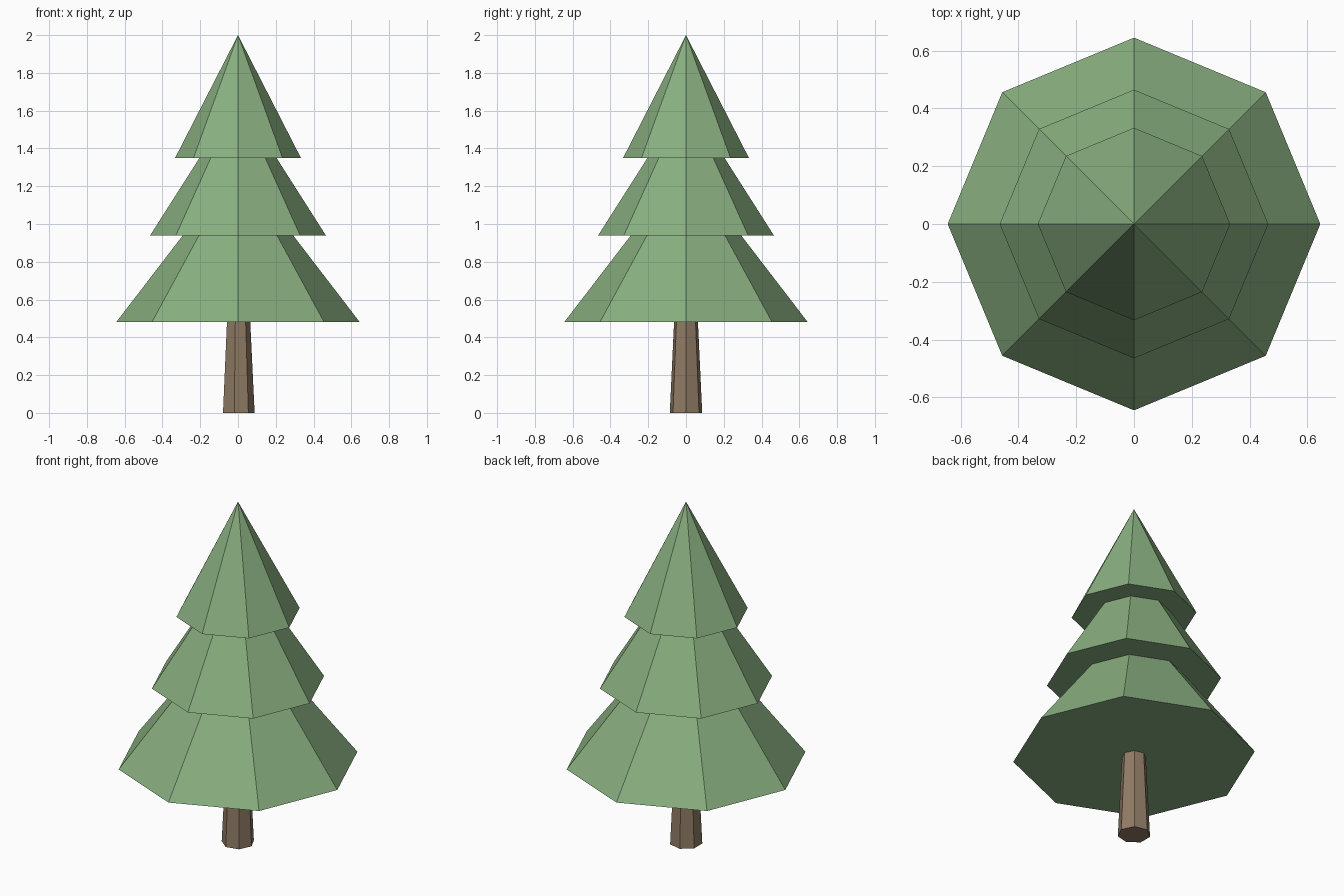
import bpy
import bmesh
import math
from mathutils import Matrix

default_cube = bpy.data.objects.get("Cube")
if default_cube:
    bpy.data.objects.remove(default_cube, do_unlink=True)


def make_material(name, rgb):
    mat = bpy.data.materials.new(name)
    mat.use_nodes = True
    color = (*rgb, 1.0)
    mat.diffuse_color = color
    mat.node_tree.nodes["Principled BSDF"].inputs["Base Color"].default_value = color
    return mat


def make_cone(name, sides, z_low, z_high, r_low, r_high, mat):
    """Closed, flat-shaded cone with one corner pointing along +x."""
    bm = bmesh.new()
    place = (Matrix.Translation((0, 0, (z_low + z_high) / 2))
             @ Matrix.Rotation(-math.pi / 2, 4, "Z"))
    bmesh.ops.create_cone(bm, cap_ends=True, cap_tris=False, segments=sides,
                          radius1=r_low, radius2=r_high,
                          depth=z_high - z_low, matrix=place)
    bmesh.ops.remove_doubles(bm, verts=bm.verts, dist=1e-5)
    bmesh.ops.recalc_face_normals(bm, faces=bm.faces)
    mesh = bpy.data.meshes.new(name)
    bm.to_mesh(mesh)
    bm.free()
    mesh.materials.append(mat)
    obj = bpy.data.objects.new(name, mesh)
    bpy.context.collection.objects.link(obj)
    return obj


foliage = make_material("foliage green", (0.25, 0.43, 0.215))
bark = make_material("bark brown", (0.28, 0.2, 0.13))

# Tapered seven-sided trunk, ending just inside the foliage
make_cone("trunk", 7, 0.0, 0.52, 0.088, 0.063, bark)

# Three stacked eight-sided foliage tiers; each tip hides in the tier above
tiers = [("lower_foliage", 0.48, 1.32, 0.645),
         ("middle_foliage", 0.94, 1.67, 0.465),
         ("upper_foliage", 1.35, 2.0, 0.333)]
for name, z_low, z_high, radius in tiers:
    make_cone(name, 8, z_low, z_high, radius, 0.0, foliage)
